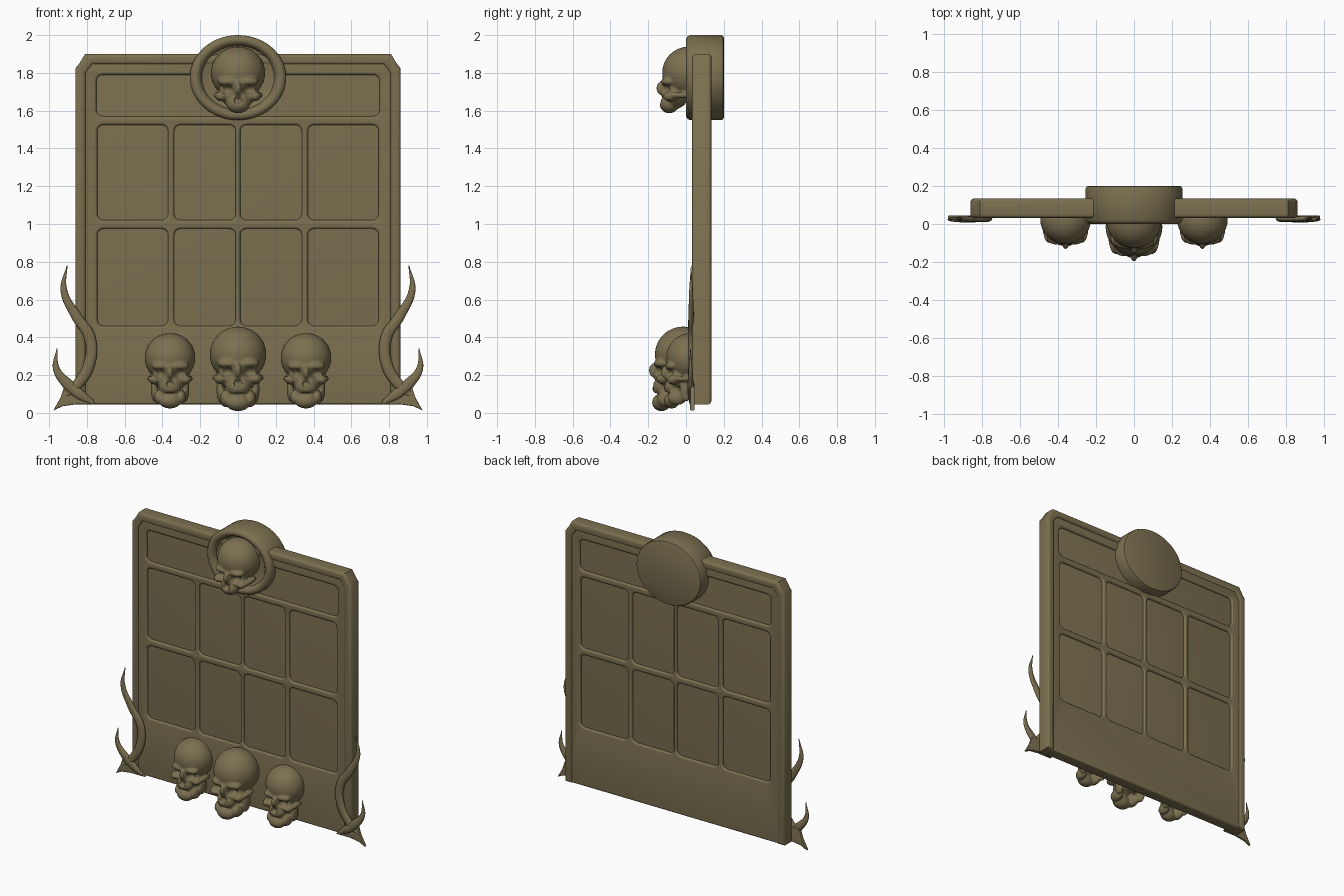
import bpy, bmesh, math
from mathutils import Matrix, Vector

if "Cube" in bpy.data.objects:
    bpy.data.objects.remove(bpy.data.objects["Cube"])

mat = bpy.data.materials.new("khaki_stone")
mat.diffuse_color = (0.2, 0.162, 0.08, 1)
mat.use_nodes = True
mat.node_tree.nodes["Principled BSDF"].inputs["Base Color"].default_value = mat.diffuse_color


def add(name, mesh, angle=40):
    mesh.materials.clear()
    mesh.materials.append(mat)
    ob = bpy.data.objects.new(name, mesh)
    bpy.context.collection.objects.link(ob)
    bpy.ops.object.select_all(action='DESELECT')
    ob.select_set(True)
    bpy.context.view_layer.objects.active = ob
    bpy.ops.object.shade_smooth_by_angle(angle=math.radians(angle))
    return ob


def baked(ob):
    """Evaluated copy of an object's mesh; the source object is removed."""
    bpy.context.view_layer.update()
    dg = bpy.context.evaluated_depsgraph_get()
    me = bpy.data.meshes.new_from_object(ob.evaluated_get(dg))
    bpy.data.objects.remove(ob)
    return me


def curve_mesh(cu, y, flat=1.0):
    """Turn a curve drawn in x/z into a mesh standing at depth y."""
    ob = bpy.data.objects.new("tmp", cu)
    bpy.context.collection.objects.link(ob)
    me = baked(ob)
    bm = bmesh.new()
    bm.from_mesh(me)
    bmesh.ops.remove_doubles(bm, verts=bm.verts, dist=1e-5)
    for v in bm.verts:
        v.co = Vector((v.co.x, y - flat * v.co.z, v.co.y))
    bmesh.ops.recalc_face_normals(bm, faces=bm.faces)
    bm.to_mesh(me)
    bm.free()
    return me


def plate(name, loops, half, bevel, y):
    """Flat plate with holes and rounded edges."""
    cu = bpy.data.curves.new(name, 'CURVE')
    cu.dimensions = '2D'
    cu.fill_mode = 'BOTH'
    cu.extrude, cu.bevel_depth = half - bevel, bevel
    cu.bevel_resolution, cu.offset = 3, -bevel
    for pts in loops:
        s = cu.splines.new('POLY')
        s.points.add(len(pts) - 1)
        for p, (x, z) in zip(s.points, pts):
            p.co = (x, z, 0, 1)
        s.use_cyclic_u = True
    return add(name, curve_mesh(cu, y))


def horn(name, pts, y):
    """Tapered, flattened tube through (x, z, radius) points."""
    cu = bpy.data.curves.new(name, 'CURVE')
    cu.dimensions = '3D'
    cu.bevel_depth, cu.bevel_resolution = 1, 4
    cu.resolution_u, cu.use_fill_caps = 10, True
    s = cu.splines.new('BEZIER')
    s.bezier_points.add(len(pts) - 1)
    for p, (x, z, r) in zip(s.bezier_points, pts):
        p.co, p.radius = (x, z, 0), r
        p.handle_left_type = p.handle_right_type = 'AUTO'
    return add(name, curve_mesh(cu, y, 0.55), 60)


def rrect(x0, x1, z0, z1, r=0.035):
    pts = []
    for cx, cz, a0 in ((x1 - r, z1 - r, 0), (x0 + r, z1 - r, 90),
                       (x0 + r, z0 + r, 180), (x1 - r, z0 + r, 270)):
        for k in range(6):
            a = math.radians(a0 + k * 18)
            pts.append((cx + r * math.cos(a), cz + r * math.sin(a)))
    return pts


def outline(w, top, bottom):
    half = [(w, bottom), (w, top - 0.075), (w - 0.02, top - 0.05), (w - 0.05, top)]
    return half + [(-x, z) for x, z in reversed(half)]


# panel: thin core, lattice with openings, raised outer rim
plate("panel_core", [outline(0.84, 1.88, 0.06)], 0.027, 0.005, 0.083)
holes = [rrect(-0.75, 0.75, 1.57, 1.79)]
for z0, z1 in ((0.46, 0.975), (1.02, 1.525)):
    for x0, x1 in ((-0.745, -0.37), (-0.338, -0.012), (0.012, 0.338), (0.37, 0.745)):
        holes.append(rrect(x0, x1, z0, z1))
plate("panel_lattice", [outline(0.85, 1.89, 0.045)] + holes, 0.042, 0.013, 0.083)
inner = [(-0.805, 0.045), (-0.805, 1.8), (-0.77, 1.845),
         (0.77, 1.845), (0.805, 1.8), (0.805, 0.045)]
plate("panel_rim", [outline(0.86, 1.9, 0.045) + inner], 0.051, 0.018, 0.083)

# oval medallion, turned from a profile
prof = [(0, 0.04), (0.18, 0.04), (0.192, 0.034), (0.2, 0.015), (0.212, 0.003), (0.228, 0),
        (0.244, 0.005), (0.255, 0.02), (0.255, 0.185), (0.25, 0.196), (0.24, 0.2), (0, 0.2)]
bm = bmesh.new()
vs = [bm.verts.new((r, y, 0)) for r, y in prof]
es = [bm.edges.new(p) for p in zip(vs, vs[1:])]
bmesh.ops.spin(bm, geom=vs + es, cent=(0, 0, 0), axis=(0, 1, 0), angle=2 * math.pi, steps=64)
bmesh.ops.remove_doubles(bm, verts=bm.verts, dist=1e-5)
bmesh.ops.recalc_face_normals(bm, faces=bm.faces)
bm.transform(Matrix.Translation((0, 0, 1.775)) @ Matrix.Diagonal((1, 1, 0.225 / 0.255, 1)))
me = bpy.data.meshes.new("medallion")
bm.to_mesh(me)
bm.free()
add("medallion", me)


def blobs(name, items, voxel):
    """Ellipsoids (x, y, z, rx, ry, rz) fused; x > 0 is mirrored."""
    bm = bmesh.new()
    for x, y, z, a, b, c in items:
        for sx in ((1, -1) if x else (1,)):
            bmesh.ops.create_uvsphere(bm, u_segments=32, v_segments=20, radius=1,
                matrix=Matrix.Translation((sx * x, y, z)) @ Matrix.Diagonal((a, b, c, 1)))
    me = bpy.data.meshes.new(name)
    bm.to_mesh(me)
    bm.free()
    ob = bpy.data.objects.new(name, me)
    bpy.context.collection.objects.link(ob)
    remesh(ob, voxel)
    return ob


def remesh(ob, voxel):
    m = ob.modifiers.new("fuse", 'REMESH')
    m.mode, m.voxel_size = 'VOXEL', voxel


def smooth(ob, n):
    m = ob.modifiers.new("soften", 'SMOOTH')
    m.factor, m.iterations = 0.5, n


def skull_mesh(jaw):
    solid = [(0, -0.015, 0.31, 0.15, 0.15, 0.147),      # cranium
             (0.05, -0.128, 0.262, 0.062, 0.042, 0.028),  # brows
             (0, -0.09, 0.2, 0.1, 0.075, 0.09),         # face core
             (0.092, -0.118, 0.18, 0.034, 0.042, 0.028),  # cheekbones
             (0.118, -0.06, 0.187, 0.018, 0.075, 0.017),  # cheek arches
             (0, -0.162, 0.225, 0.019, 0.036, 0.042),   # nose bridge
             (0, -0.125, 0.14, 0.066, 0.055, 0.055)]    # upper jaw
    if jaw:
        solid += [(0, -0.13, 0.055, 0.066, 0.05, 0.046),   # chin
                  (0.066, -0.095, 0.075, 0.03, 0.06, 0.045),  # jaw sides
                  (0.092, -0.04, 0.125, 0.022, 0.04, 0.075)]  # jaw hinges
    cut = [(0.062, -0.178, 0.216, 0.04, 0.068, 0.033),   # eye sockets
           (0.01, -0.185, 0.158, 0.014, 0.04, 0.026),    # nose opening
           (0.178, -0.09, 0.26, 0.04, 0.055, 0.055)]     # temples
    if jaw:
        cut.append((0, -0.175, 0.1, 0.06, 0.03, 0.007))  # mouth line
    ob = blobs("skull_tmp", solid, 0.006)
    smooth(ob, 5)
    cutter = blobs("skull_cutter", cut, 0.004)
    cutter.hide_render = True
    b = ob.modifiers.new("sockets", 'BOOLEAN')
    b.operation, b.object, b.solver = 'DIFFERENCE', cutter, 'EXACT'
    remesh(ob, 0.005)
    smooth(ob, 3)
    me = baked(ob)
    bpy.data.objects.remove(cutter)
    bm = bmesh.new()
    bm.from_mesh(me)
    # trim the part hidden inside the panel
    bmesh.ops.bisect_plane(bm, geom=bm.verts[:] + bm.edges[:] + bm.faces[:],
                           plane_co=(0, 0.06, 0), plane_no=(0, 1, 0), clear_outer=True)
    bm.to_mesh(me)
    bm.free()
    return me


# skulls: three with jaws along the bottom, one without on the medallion
full, upper = skull_mesh(True), skull_mesh(False)
for name, src, loc, sc in (
        ("skull_centre", full, (0, 0, 0), (1, 1, 1)),
        ("skull_left", full, (-0.36, 0.035, 0.015), (0.89, 0.85, 0.89)),
        ("skull_right", full, (0.36, 0.035, 0.015), (0.89, 0.85, 0.89)),
        ("skull_medallion", upper, (0, 0.03, 1.505), (0.96, 0.95, 0.95))):
    me = src.copy()
    me.transform(Matrix.Translation(loc) @ Matrix.Diagonal((*sc, 1)))
    add(name, me, 70)

# horns and flared feet at the lower corners
long_horn = [(0.905, 0.78, 0.002), (0.922, 0.65, 0.018), (0.855, 0.51, 0.027),
             (0.785, 0.4, 0.03), (0.79, 0.25, 0.03), (0.86, 0.14, 0.028), (0.92, 0.09, 0.012)]
short_horn = [(0.958, 0.34, 0.002), (0.962, 0.235, 0.018), (0.905, 0.155, 0.029),
              (0.84, 0.1, 0.028), (0.77, 0.055, 0.012)]
foot = [(0.75, 0.045), (0.8, 0.09), (0.86, 0.15), (0.92, 0.14), (0.94, 0.08),
        (0.978, 0.012), (0.93, 0.035), (0.86, 0.045)]
for side, s in (("left", -1), ("right", 1)):
    horn("long_horn_" + side, [(s * x, z, r) for x, z, r in long_horn], 0.027)
    horn("short_horn_" + side, [(s * x, z, r) for x, z, r in short_horn], 0.024)
    plate("horn_foot_" + side, [[(s * x, z) for x, z in foot]], 0.012, 0.005, 0.034)
